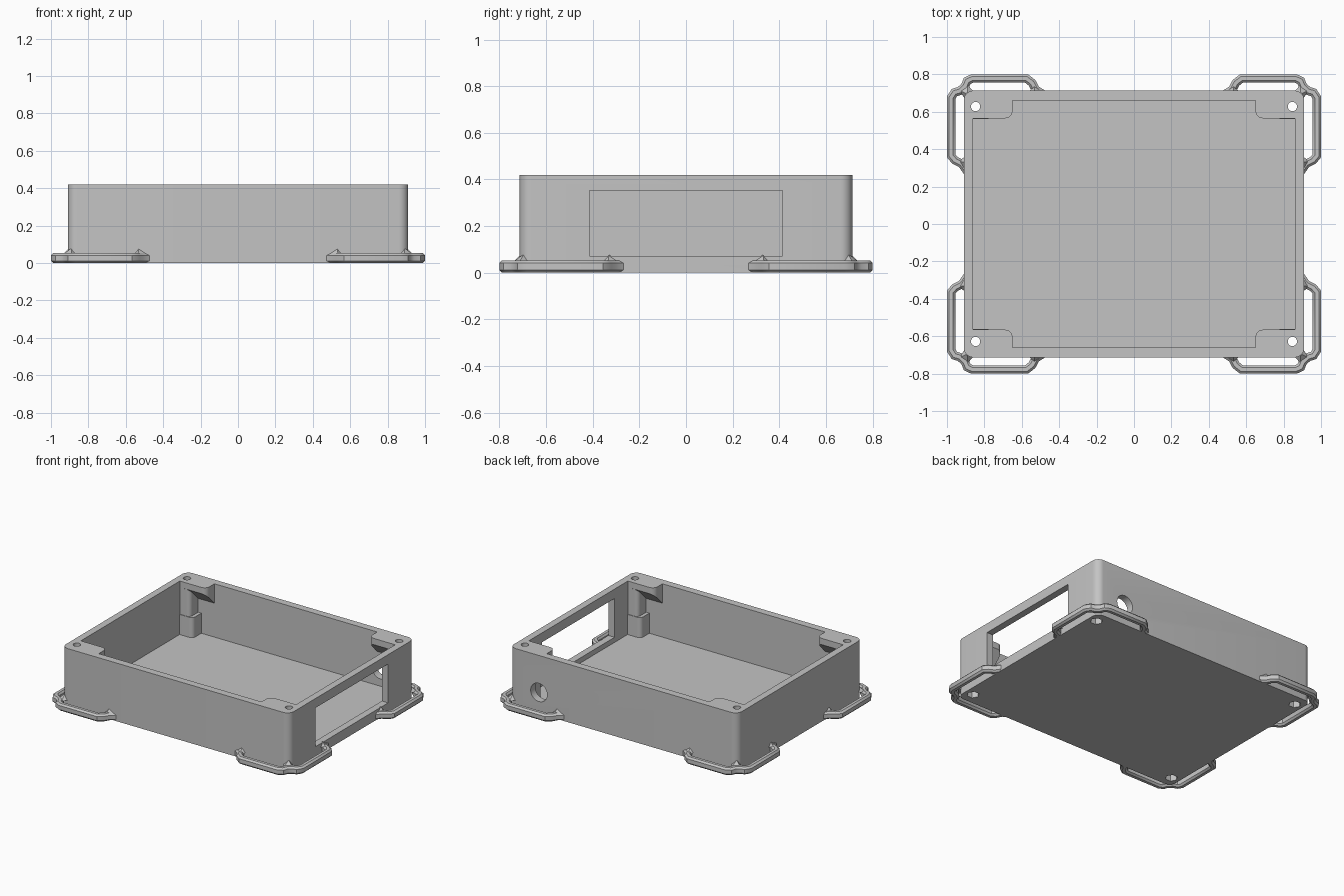
import bpy, bmesh, math
from mathutils import Vector

if "Cube" in bpy.data.objects:
    bpy.data.objects.remove(bpy.data.objects["Cube"], do_unlink=True)

grey = bpy.data.materials.new("light grey plastic")
grey.use_nodes = True
grey.diffuse_color = (0.55, 0.55, 0.55, 1)
grey.node_tree.nodes["Principled BSDF"].inputs["Base Color"].default_value = (0.55, 0.55, 0.55, 1)

QUADRANTS = [(sx, sy) for sx in (1, -1) for sy in (1, -1)]
FLOOR, TOP = 0.035, 0.42


def make(name, bm):
    bmesh.ops.recalc_face_normals(bm, faces=bm.faces)
    mesh = bpy.data.meshes.new(name)
    bm.to_mesh(mesh)
    bm.free()
    mesh.materials.append(grey)
    obj = bpy.data.objects.new(name, mesh)
    bpy.context.collection.objects.link(obj)
    return obj


def prism(name, outline, z0, z1):
    """Upright prism; z0 may be a rule giving a sloping underside."""
    low = z0 if callable(z0) else (lambda x, y: z0)
    bm = bmesh.new()
    a = [bm.verts.new((x, y, low(x, y))) for x, y in outline]
    b = [bm.verts.new((x, y, z1)) for x, y in outline]
    n = len(a)
    bm.faces.new(a)
    bm.faces.new(b)
    for i in range(n):
        j = (i + 1) % n
        bm.faces.new((a[i], a[j], b[j], b[i]))
    return make(name, bm)


def arc(cx, cy, r, start, end, steps=8):
    angles = [math.radians(start + (end - start) * i / steps) for i in range(steps + 1)]
    return [(cx + r * math.cos(t), cy + r * math.sin(t)) for t in angles]


def circle(cx, cy, r, n):
    return arc(cx, cy, r, 0, 360, n)[:-1]


def rounded_rect(hx, hy, r):
    pts = []
    for k, (sx, sy) in enumerate([(1, 1), (-1, 1), (-1, -1), (1, -1)]):
        pts += arc(sx * (hx - r), sy * (hy - r), r, 90 * k, 90 * k + 90)
    return pts


def corner_outline(x0, y0, r):
    """Block reaching from inside the walls to a rounded inner corner."""
    return [(0.88, 0.68), (x0, 0.68)] + arc(x0 + r, y0 + r, r, 180, 270) + [(0.88, y0)]


def flip(pts, sx, sy):
    return [(x * sx, y * sy) for x, y in pts]


def boolean(body, tool, operation):
    mod = body.modifiers.new(operation, 'BOOLEAN')
    mod.operation, mod.solver, mod.object = operation, 'EXACT', tool
    tool.hide_render = True
    graph = bpy.context.evaluated_depsgraph_get()
    graph.update()
    result = bpy.data.meshes.new_from_object(body.evaluated_get(graph))
    body.modifiers.clear()
    body.data = result
    bpy.data.objects.remove(tool, do_unlink=True)


def smooth(obj):
    bpy.ops.object.select_all(action='DESELECT')
    obj.select_set(True)
    bpy.context.view_layer.objects.active = obj
    bpy.ops.object.shade_smooth_by_angle(angle=math.radians(35))


# Open-topped case
case = prism("case_body", rounded_rect(0.91, 0.713, 0.05), 0, TOP)
boolean(case, prism("cavity", rounded_rect(0.86, 0.66, 0.004), FLOOR, 0.6), 'DIFFERENCE')

# Corner screw posts with overhanging lugs
for sx, sy in QUADRANTS:
    lug = prism("lug", flip(corner_outline(0.65, 0.565, 0.04), sx, sy),
                lambda x, y: 0.375 - (abs(y) - 0.565), TOP)
    boolean(case, lug, 'UNION')
    post = prism("post", flip(corner_outline(0.78, 0.566, 0.03), sx, sy), 0.02, 0.4)
    boolean(case, post, 'UNION')
    foot = prism("foot", flip(corner_outline(0.755, 0.562, 0.03), sx, sy), 0.02, 0.18)
    boolean(case, foot, 'UNION')

# Screw holes with hexagonal nut pockets underneath
for sx, sy in QUADRANTS:
    boolean(case, prism("bore", circle(sx * 0.847, sy * 0.628, 0.025, 24), -0.1, 0.6), 'DIFFERENCE')
    boolean(case, prism("nut", circle(sx * 0.847, sy * 0.628, 0.041, 6), -0.1, 0.05), 'DIFFERENCE')

# Window in one end wall
window = prism("window", [(0.8, -0.413), (1, -0.413), (1, 0.413), (0.8, 0.413)], 0.072, 0.352)
boolean(case, window, 'DIFFERENCE')

# Round cable port in the back wall
port = prism("port", circle(0, 0, 0.066, 32), -0.1, 0.1)
port.rotation_euler = (math.radians(90), 0, 0)
port.location = (0.676, 0.715, 0.153)
boolean(case, port, 'DIFFERENCE')
smooth(case)

# Strap loops: a chamfered bar swept round each corner
PATH = [(0.48, 0.69), (0.525, 0.718), (0.545, 0.755), (0.575, 0.778), (0.865, 0.778),
        (0.892, 0.765), (0.903, 0.738), (0.93, 0.712), (0.96, 0.703), (0.978, 0.675),
        (0.978, 0.365), (0.957, 0.34), (0.92, 0.322), (0.888, 0.275)]
W, H, C = 0.0225, 0.053, 0.012
PROFILE = [(-W + C, 0), (W - C, 0), (W, C), (W, H - C),
           (W - C, H), (-W + C, H), (-W, H - C), (-W, C)]


def sweep(name, path):
    bm = bmesh.new()
    pts = [Vector(p) for p in path]
    rings = []
    for i, p in enumerate(pts):
        before = (p - pts[i - 1]).normalized() if i else (pts[1] - p).normalized()
        after = (pts[i + 1] - p).normalized() if i < len(pts) - 1 else before
        along = (before + after).normalized()
        side = Vector((-along.y, along.x)) / max(along.dot(before), 0.5)
        rings.append([bm.verts.new((p.x + side.x * u, p.y + side.y * u, z)) for u, z in PROFILE])
    n = len(PROFILE)
    for r, s in zip(rings, rings[1:]):
        for k in range(n):
            bm.faces.new((r[k], r[(k + 1) % n], s[(k + 1) % n], s[k]))
    bm.faces.new(rings[0])
    bm.faces.new(rings[-1])
    return make(name, bm)


def hull(name, pts):
    bm = bmesh.new()
    for p in pts:
        bm.verts.new(p)
    bmesh.ops.convex_hull(bm, input=bm.verts)
    return make(name, bm)


# Small gussets where the loops meet the walls
G = 0.045
GUSSETS = {
    "side_gusset": [(0.48, 0.71, G), (0.56, 0.71, G), (0.535, 0.742, G), (0.53, 0.71, 0.078)],
    "end_gusset": [(0.905, 0.28, G), (0.905, 0.36, G), (0.937, 0.335, G), (0.905, 0.33, 0.078)],
    "corner_gusset": [(0.86, 0.71, G), (0.89, 0.745, G), (0.935, 0.715, G),
                      (0.905, 0.67, G), (0.892, 0.695, 0.08)],
}
for sx, sy in QUADRANTS:
    where = ("back_" if sy > 0 else "front_") + ("left_" if sx > 0 else "right_")
    smooth(sweep(where + "strap_loop", flip(PATH, sx, sy)))
    for name, pts in GUSSETS.items():
        hull(where + name, [(x * sx, y * sy, z) for x, y, z in pts])
